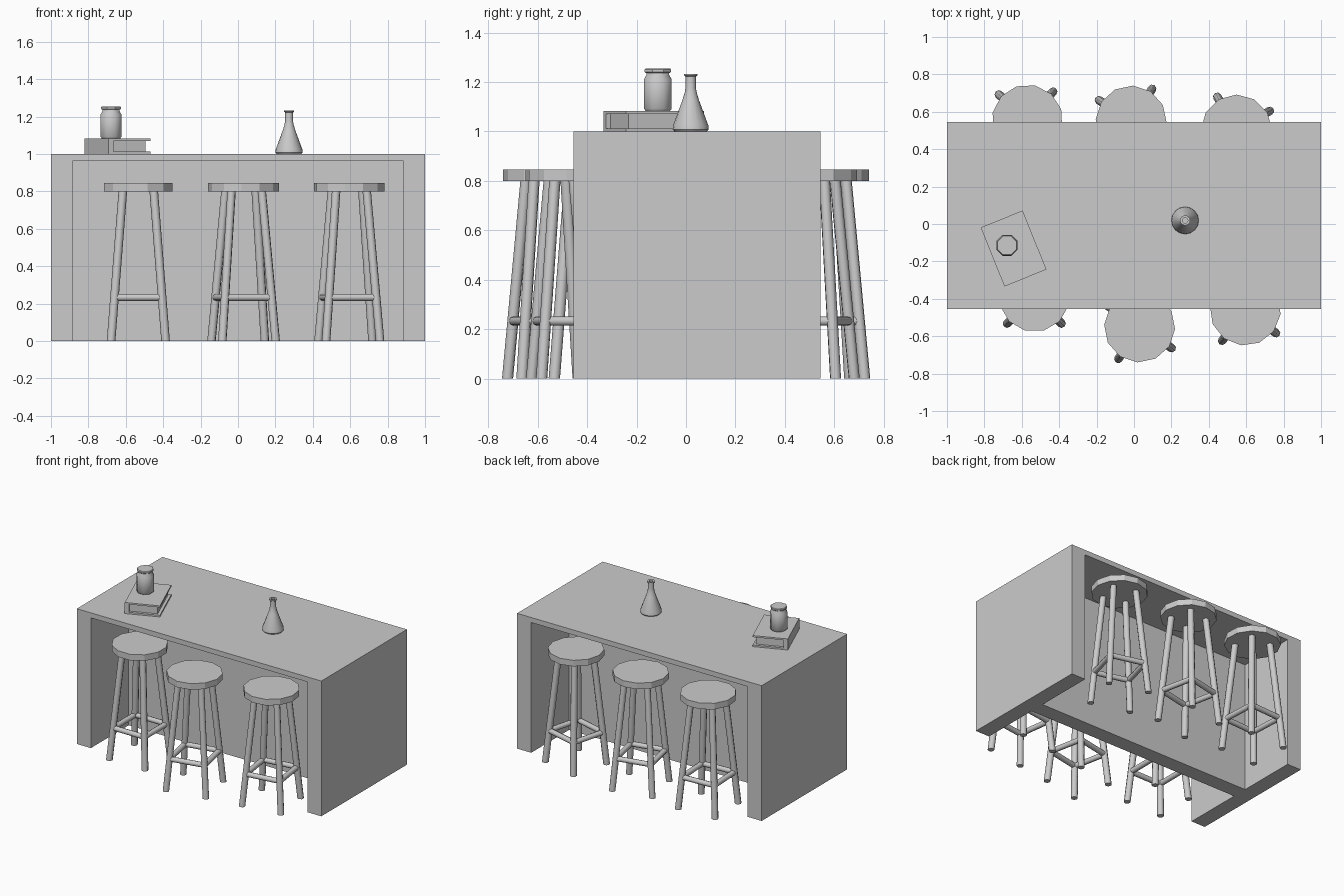
import bpy, bmesh
from math import cos, sin, pi, radians
from mathutils import Vector, Matrix

if "Cube" in bpy.data.objects:
    bpy.data.objects.remove(bpy.data.objects["Cube"])


def finish(name, bm, smooth=None):
    bmesh.ops.recalc_face_normals(bm, faces=bm.faces)
    me = bpy.data.meshes.new(name)
    bm.to_mesh(me)
    bm.free()
    ob = bpy.data.objects.new(name, me)
    bpy.context.collection.objects.link(ob)
    if smooth:
        bpy.ops.object.select_all(action='DESELECT')
        ob.select_set(True)
        bpy.context.view_layer.objects.active = ob
        bpy.ops.object.shade_smooth_by_angle(angle=radians(smooth))
    return ob


def add_box(bm, lo, hi):
    lo, hi = Vector(lo), Vector(hi)
    m = Matrix.Translation((lo + hi) / 2) @ Matrix.Diagonal((*(hi - lo), 1))
    bmesh.ops.create_cube(bm, size=1, matrix=m)


def add_rod(bm, a, b, r, sides=8):
    a, b = Vector(a), Vector(b)
    d = b - a
    m = Matrix.Translation((a + b) / 2) @ d.to_track_quat('Z', 'Y').to_matrix().to_4x4()
    bmesh.ops.create_cone(bm, cap_ends=True, segments=sides, radius1=r, radius2=r,
                          depth=d.length, matrix=m)


def lathe(name, profile, sides, loc, turn=0):
    bm = bmesh.new()
    rings = [[bm.verts.new((r * cos(turn + 2 * pi * i / sides),
                            r * sin(turn + 2 * pi * i / sides), z)) for i in range(sides)]
             for r, z in profile]
    for p, q in zip(rings, rings[1:]):
        for i in range(sides):
            j = (i + 1) % sides
            bm.faces.new((p[i], p[j], q[j], q[i]))
    bm.faces.new(rings[0])
    bm.faces.new(rings[-1])
    ob = finish(name, bm, 40)
    ob.location = loc
    return ob


# Table: solid block with a knee recess cut into the front and back
Y0, Y1, T, UNDER = -0.455, 0.545, 0.115, 0.963
MID = (Y0 + Y1) / 2
bm = bmesh.new()
add_box(bm, (-1, Y0, 0), (1, Y1, 1))
table = finish("table", bm)
bm = bmesh.new()
add_box(bm, (-1 + T, Y0 - 0.1, -0.1), (1 - T, MID - T / 2, UNDER))
add_box(bm, (-1 + T, MID + T / 2, -0.1), (1 - T, Y1 + 0.1, UNDER))
cutter = finish("recess_cutter", bm)
cutter.hide_render = True
cutter.hide_set(True)
mod = table.modifiers.new("recesses", 'BOOLEAN')
mod.operation = 'DIFFERENCE'
mod.solver = 'EXACT'
mod.object = cutter

# Stools: twelve-sided seat, splayed legs, square of stretchers
R_FOOT, R_TOP, Z_SEAT, Z_BAR = 0.206, 0.117, 0.80, 0.233


def leg_point(k, z):
    r = R_FOOT + (R_TOP - R_FOOT) * z / Z_SEAT
    a = k * pi / 2
    return (r * cos(a), r * sin(a), z)


def stool(n, x, y, turn):
    seat, legs, bars = bmesh.new(), bmesh.new(), bmesh.new()
    ring = [seat.verts.new((0.19 * cos(i * pi / 6), 0.19 * sin(i * pi / 6), Z_SEAT))
            for i in range(12)]
    base = seat.faces.new(ring)
    top = bmesh.ops.extrude_face_region(seat, geom=[base], use_keep_orig=True)
    bmesh.ops.translate(seat, vec=(0, 0, 0.045),
                        verts=[v for v in top["geom"] if isinstance(v, bmesh.types.BMVert)])
    for k in range(4):
        add_rod(legs, leg_point(k, 0), leg_point(k, Z_SEAT), 0.023)
        add_rod(bars, leg_point(k, Z_BAR), leg_point(k + 1, Z_BAR), 0.019)
    for v in legs.verts:  # feet flat on the floor, tops flush with the seat
        v.co.z = 0 if v.co.z < 0.4 else Z_SEAT
    for ob in (finish(f"stool_{n}_seat", seat),
               finish(f"stool_{n}_legs", legs, 50),
               finish(f"stool_{n}_stretchers", bars, 50)):
        ob.location = (x, y, 0)
        ob.rotation_euler.z = radians(turn)


for n, place in enumerate([(-0.533, -0.387, 45), (0.03, -0.55, -33.5), (0.595, -0.46, -37),
                           (-0.57, 0.555, 48), (-0.015, 0.55, 57), (0.548, 0.502, 30)], 1):
    stool(n, *place)

# Book: two covers and a spine around inset pages
W, L = 0.121, 0.17
bm = bmesh.new()
add_box(bm, (-W, -L, 0), (W, L, 0.012))
add_box(bm, (-W, -L, 0.070), (W, L, 0.082))
add_box(bm, (-W, -L, 0.012), (-W + 0.029, L, 0.070))
cover = finish("book_cover", bm)
bm = bmesh.new()
add_box(bm, (-W + 0.029, -L + 0.02, 0.012), (W - 0.02, L - 0.02, 0.070))
pages = finish("book_pages", bm)
for ob in (cover, pages):
    ob.location = (-0.644, -0.131, 1)
    ob.rotation_euler.z = radians(22)

# Jar with lid, standing on the book
lathe("jar", [(0.052, 0), (0.061, 0.010), (0.061, 0.128), (0.050, 0.146), (0.050, 0.155)],
      8, (-0.679, -0.114, 1.082), pi / 8)
lathe("jar_lid", [(0.054, 0.155), (0.058, 0.159), (0.058, 0.168), (0.054, 0.172)],
      8, (-0.679, -0.114, 1.082), pi / 8)

# Flask with open neck
lathe("flask", [(0.066, 0), (0.073, 0.008), (0.071, 0.025), (0.033, 0.128), (0.024, 0.158),
                (0.021, 0.178), (0.021, 0.222), (0.027, 0.226), (0.027, 0.233),
                (0.015, 0.233), (0.015, 0.16)], 16, (0.273, 0.019, 1))
